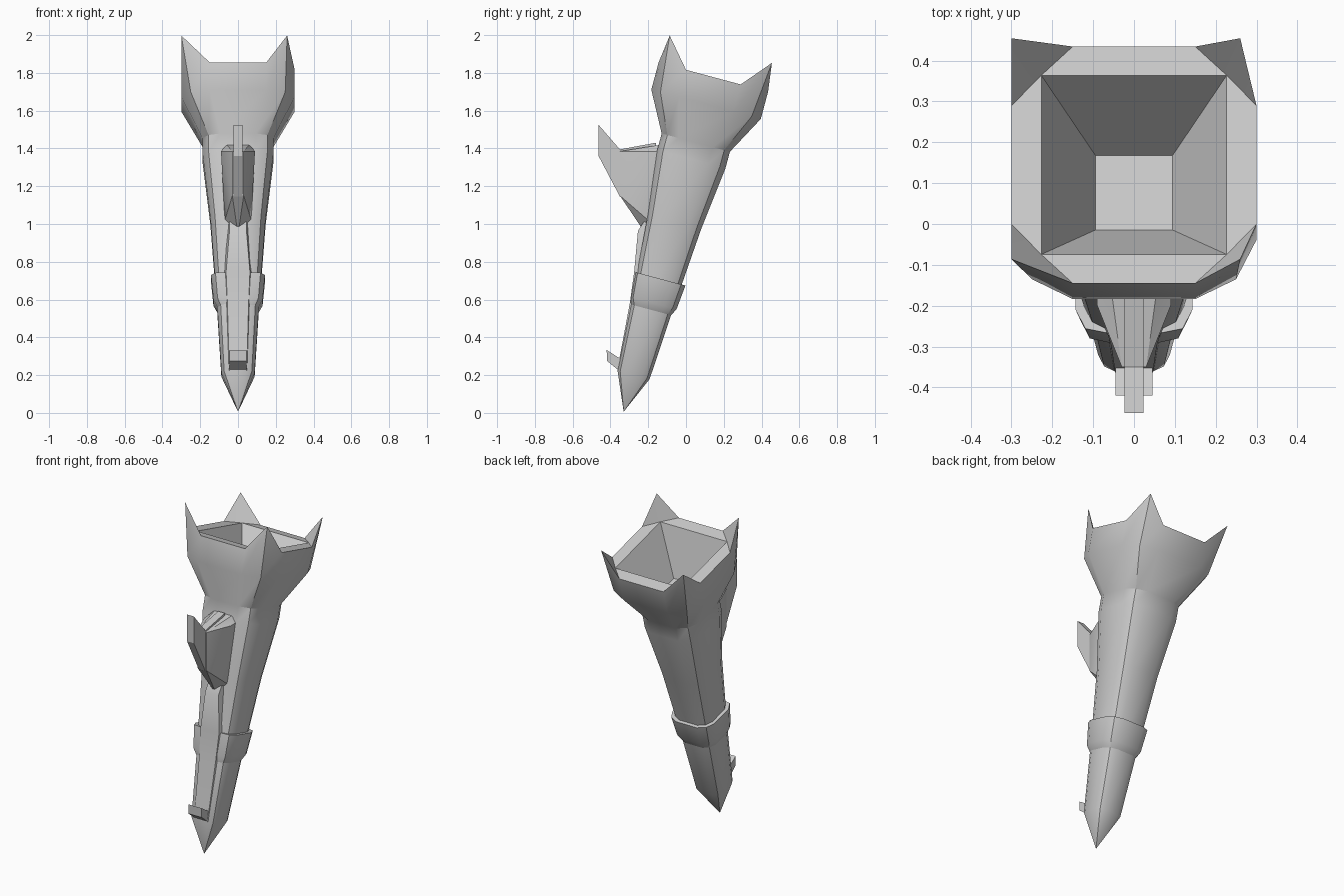
import bpy, bmesh, math
from mathutils import Matrix, Vector

if "Cube" in bpy.data.objects:
    bpy.data.objects.remove(bpy.data.objects["Cube"])

# The torch axis leans back 15 degrees from its tip
TILT = Matrix.Translation((0, -0.33, 0.006)) @ Matrix.Rotation(math.radians(-15), 4, 'X')


def finish(bm, name, matrix=None, smooth=True):
    bmesh.ops.recalc_face_normals(bm, faces=bm.faces)
    mesh = bpy.data.meshes.new(name)
    bm.to_mesh(mesh)
    bm.free()
    if matrix:
        mesh.transform(matrix)
    obj = bpy.data.objects.new(name, mesh)
    bpy.context.collection.objects.link(obj)
    if smooth:
        bpy.ops.object.select_all(action='DESELECT')
        obj.select_set(True)
        bpy.context.view_layer.objects.active = obj
        bpy.ops.object.shade_smooth_by_angle(angle=math.radians(30))
    return obj


def ring(bm, r, z, front=-9):
    """Twelve-sided rounded square; corners are at indices 1, 4, 7, 10."""
    verts = []
    for k in range(4):
        rot = Matrix.Rotation(k * math.pi / 2, 4, 'Z')
        for x, y in ((1, .5), (.833, .833), (.5, 1)):
            p = rot @ Vector((x * r, y * r, z))
            p.y = max(p.y, front)
            verts.append(bm.verts.new(p))
    return verts


def bridge(bm, a, b):
    n = len(a)
    for i in range(n):
        j = (i + 1) % n
        bm.faces.new((a[i], a[j], b[j], b[i]))


def prism(name, profile, half_width, matrix=None):
    """Side profile (y, z) extruded across x."""
    bm = bmesh.new()
    sides = [[bm.verts.new((s * half_width, y, z)) for y, z in profile] for s in (-1, 1)]
    for side in sides:
        bm.faces.new(side)
    bridge(bm, *sides)
    return finish(bm, name, matrix, smooth=False)


# Handle, flared head and crown in one shell
bm = bmesh.new()
profile = [(.088, .203), (.11, .56), (.146, 1.04), (.187, 1.385), (.187, 1.475),
           (.3, 1.685), (.3, 1.834)]
rings = [ring(bm, r, z) for r, z in profile]
for a, b in zip(rings, rings[1:]):
    bridge(bm, a, b)
tip = bm.verts.new((0, 0, 0))
for i in range(12):
    bm.faces.new((tip, rings[0][i], rings[0][(i + 1) % 12]))

# Crown spikes: pull up the corners of the rim
top = rings[-1]
for i in (1, 4, 7, 10):
    v = top[i].co
    top[i].co = (.26 if v.x > 0 else -.3, math.copysign(.28, v.y), 1.987)

# Square bowl recess
corners = ((1, 1), (-1, 1), (-1, -1), (1, -1))
lip = [bm.verts.new((x * .227, y * .227, 1.834)) for x, y in corners]
floor = [bm.verts.new((x * .094, y * .094, 1.57)) for x, y in corners]
bridge(bm, lip, floor)
bm.faces.new(floor)
for k in range(4):
    a, c, b = top[3 * k:3 * k + 3]
    bm.faces.new((a, c, lip[k]))
    bm.faces.new((c, b, lip[k]))
    bm.faces.new((b, top[(3 * k + 3) % 12], lip[(k + 1) % 4], lip[k]))
finish(bm, "torch_body", TILT)

# Collar around the sides and back of the handle
bm = bmesh.new()
collar = [ring(bm, r, z, f) for r, z, f in ((.108, .555, -.108), (.13, .597, -.118),
                                           (.143, .73, -.129), (.12, .73, -.118))]
for a, b in zip(collar, collar[1:]):
    bridge(bm, a, b)
finish(bm, "handle_collar", TILT)

# Raised spine on the front of the handle
bm = bmesh.new()
sections = [(.204, -.09, .046), (.56, -.117, .056), (.73, -.138, .063),
            (.945, -.175, .045), (1.02, -.15, .045)]
loops = [[bm.verts.new(p) for p in ((-w, f, z), (w, f, z), (w * 1.4, f * .55, z), (-w * 1.4, f * .55, z))]
         for z, f, w in sections]
for a, b in zip(loops, loops[1:]):
    bridge(bm, a, b)
bm.faces.new(loops[0])
bm.faces.new(loops[-1])
finish(bm, "front_spine", TILT)

# Wedge-shaped bracket on the front
bm = bmesh.new()
for x, y, z in ((.03, -.35, 1.385), (.09, -.2, 1.385), (.09, -.1, 1.385), (.06, -.13, 1.42),
                (.03, -.35, 1.15), (.07, -.2, 1.02), (.05, -.15, 1.03), (.005, -.235, .98)):
    for s in (-1, 1):
        bm.verts.new((s * x, y, z))
bmesh.ops.convex_hull(bm, input=bm.verts[:])
finish(bm, "bracket")

# Thin fin on the bracket and small prong near the tip
prism("bracket_fin", [(-.463, 1.525), (-.35, 1.395), (-.16, 1.43), (-.16, 1.3),
                      (-.3, 1.15), (-.35, 1.145), (-.463, 1.36)], .023)
prism("lower_prong", [(-.42, .333), (-.345, .285), (-.33, .24), (-.36, .228), (-.418, .275)], .045)
